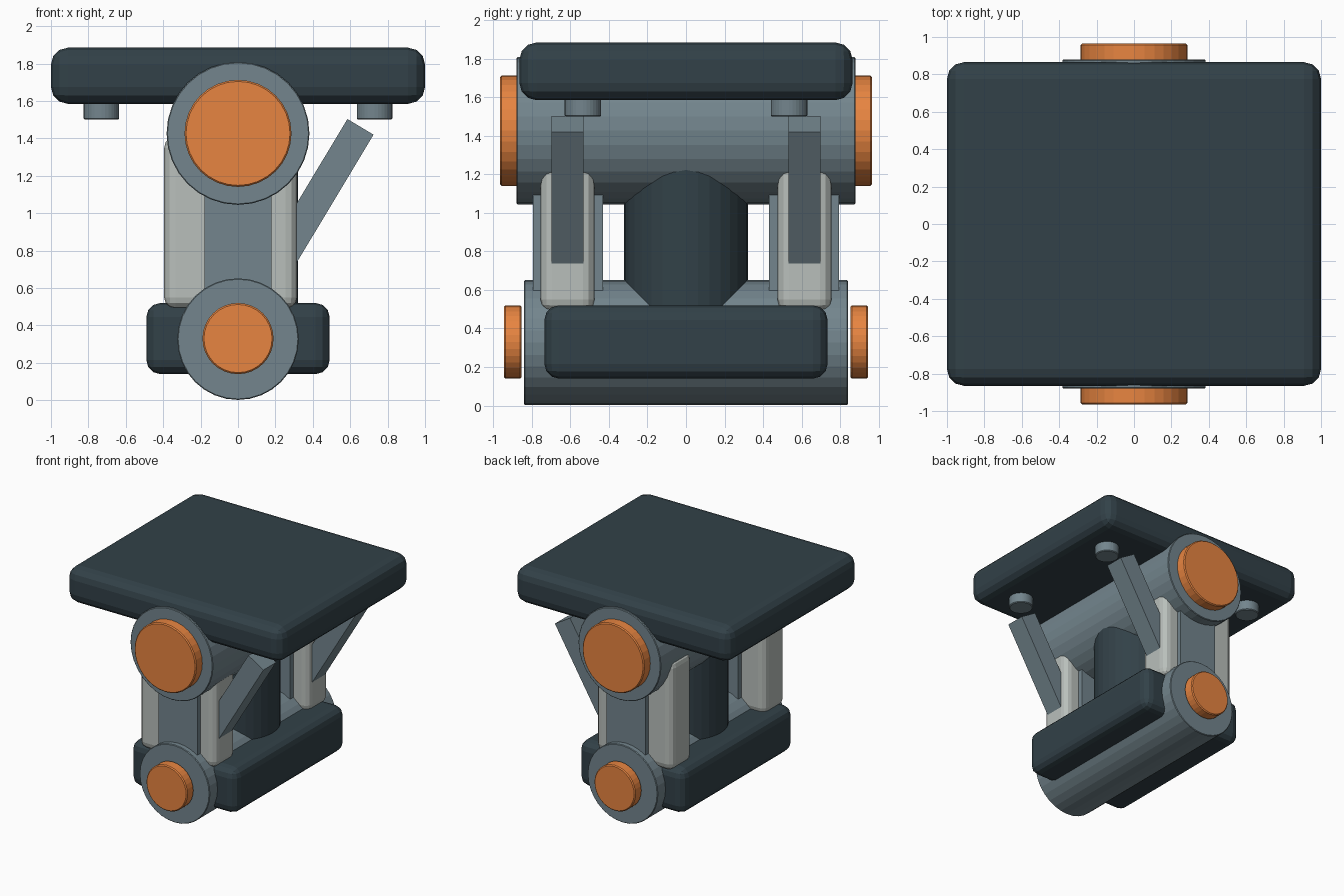
import bpy
from math import radians, sin, cos

cube = bpy.data.objects.get("Cube")
if cube:
    bpy.data.objects.remove(cube, do_unlink=True)


def material(name, rgb):
    """Flat material from 0-255 display values, stored as linear."""
    color = [(c / 255 / 12.92) if c < 11 else ((c / 255 + 0.055) / 1.055) ** 2.4 for c in rgb]
    color.append(1.0)
    mat = bpy.data.materials.new(name)
    mat.use_nodes = True
    mat.diffuse_color = color
    bsdf = next(n for n in mat.node_tree.nodes if n.type == 'BSDF_PRINCIPLED')
    bsdf.inputs["Base Color"].default_value = color
    return mat


dark = material("dark_slate", (50, 65, 72))
steel = material("steel_grey", (115, 133, 141))
orange = material("orange", (235, 135, 66))
pale = material("pale_grey", (185, 191, 187))


def finish(obj, name, mat, bevel=0, segments=3):
    obj.name = name
    obj.data.materials.append(mat)
    if bevel:
        mod = obj.modifiers.new("Bevel", 'BEVEL')
        mod.width = bevel
        mod.segments = segments
        mod.limit_method = 'ANGLE'
        mod.angle_limit = radians(40)
    return obj


def box(name, mat, center, size, bevel=0, tilt=0):
    bpy.ops.mesh.primitive_cube_add(size=1, location=center)
    obj = bpy.context.object
    obj.scale = size
    bpy.ops.object.transform_apply(location=False, rotation=False, scale=True)
    obj.rotation_euler.y = tilt
    return finish(obj, name, mat, bevel)


def cylinder(name, mat, center, radius, length, along_y=False, bevel=0):
    bpy.ops.mesh.primitive_cylinder_add(
        vertices=32, radius=radius, depth=length, location=center,
        rotation=(radians(90) if along_y else 0, 0, 0))
    return finish(bpy.context.object, name, mat, bevel, 1)


# Platform, base block and central column
box("top_platform", dark, (0, 0, 1.735), (2, 1.73, 0.3), 0.09)
box("base_block", dark, (0, 0, 0.33), (0.98, 1.47, 0.38), 0.075)
cylinder("central_column", dark, (0, 0, 0.85), 0.322, 1.0)

# Horizontal barrels
cylinder("upper_barrel", steel, (0, 0, 1.427), 0.382, 1.76, True, 0.005)
cylinder("lower_barrel", steel, (0, 0, 0.327), 0.325, 1.68, True, 0.005)

strut_tilt = radians(31)
strut_length = 0.95

for side, label in ((-1, "front"), (1, "back")):
    # Barrel end caps
    cylinder(label + "_upper_cap", orange, (0, side * 0.915, 1.427), 0.286, 0.1, True, 0.008)
    cylinder(label + "_lower_cap", orange, (0, side * 0.9, 0.33), 0.19, 0.092, True, 0.008)

    # Upright link with its pale housing
    box(label + "_link", steel, (0, side * 0.613, 0.88), (0.36, 0.365, 0.8))
    box(label + "_housing", pale, (-0.04, side * 0.615, 0.95), (0.71, 0.28, 0.92), 0.06)

    # Leaning strut, rooted in the housing
    half = strut_length / 2
    box(label + "_strut", steel,
        (0.655 - half * sin(strut_tilt), side * 0.615, 1.462 - half * cos(strut_tilt)),
        (0.163, 0.167, strut_length), tilt=strut_tilt)

    # Round pads under the platform
    for x, hand in ((-0.73, "right"), (0.73, "left")):
        cylinder(f"{label}_{hand}_pad", steel, (x, side * 0.535, 1.55), 0.095, 0.1, bevel=0.006)
